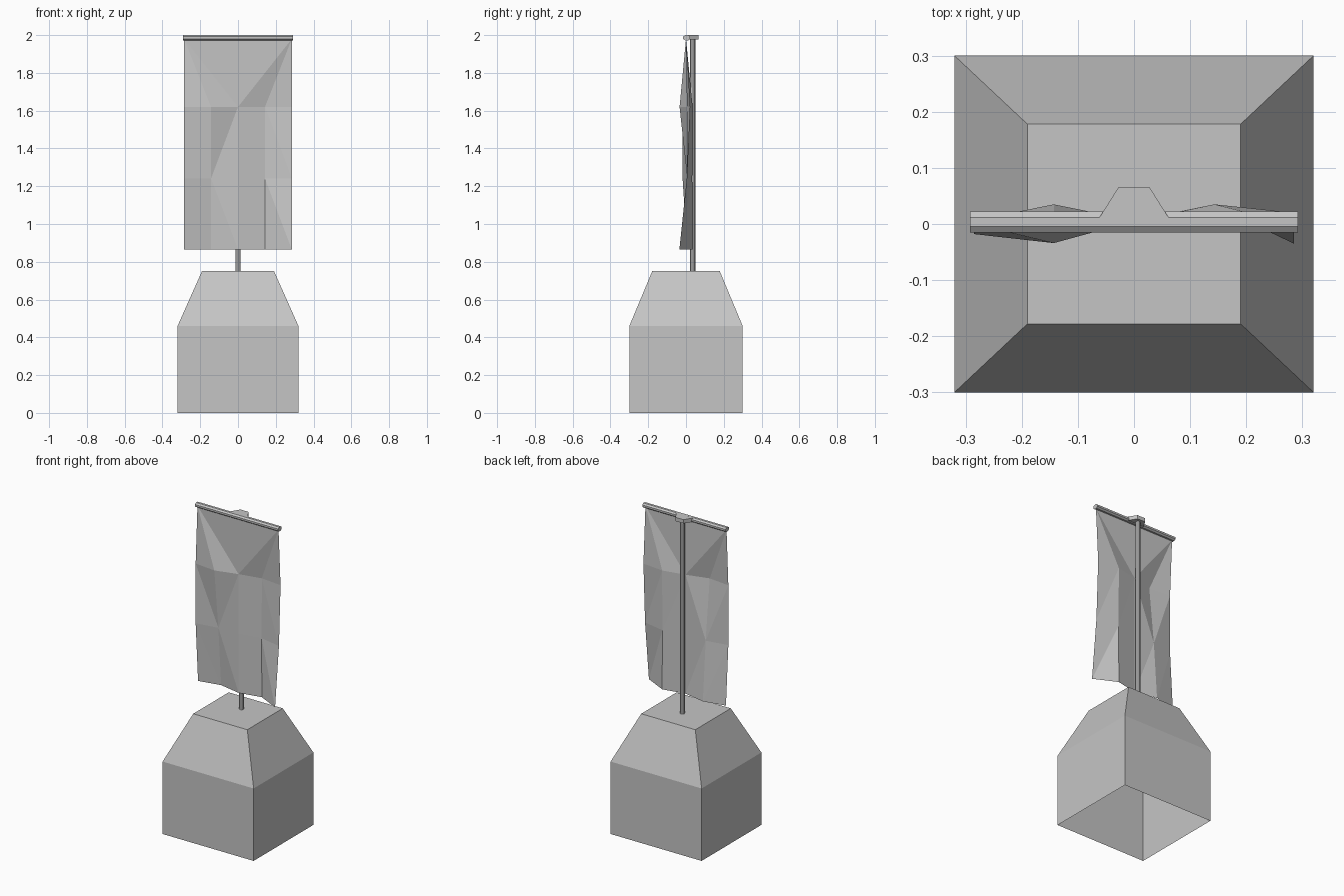
import bpy
from math import cos, sin, pi

cube = bpy.data.objects.get("Cube")
if cube:
    bpy.data.objects.remove(cube, do_unlink=True)

grey = bpy.data.materials.new("plain_grey")
grey.use_nodes = True
grey.diffuse_color = (0.56, 0.56, 0.56, 1)
grey.node_tree.nodes["Principled BSDF"].inputs["Base Color"].default_value = grey.diffuse_color


def make(name, verts, faces):
    mesh = bpy.data.meshes.new(name)
    mesh.from_pydata(verts, [], faces)
    mesh.materials.append(grey)
    obj = bpy.data.objects.new(name, mesh)
    bpy.context.collection.objects.link(obj)
    return obj


def loft(name, rings, cap_start=True, cap_end=True):
    """Skin a stack of equal-sized rings."""
    n = len(rings[0])
    verts = [p for ring in rings for p in ring]
    faces = [(r * n + i, r * n + (i + 1) % n, (r + 1) * n + (i + 1) % n, (r + 1) * n + i)
             for r in range(len(rings) - 1) for i in range(n)]
    if cap_start:
        faces.append(tuple(reversed(range(n))))
    if cap_end:
        faces.append(tuple(range(len(verts) - n, len(verts))))
    return make(name, verts, faces)


def rectangle(x, y, z):
    return [(-x, -y, z), (x, -y, z), (x, y, z), (-x, y, z)]


# Plinth: open underneath, tapered above
loft("plinth", [rectangle(0.32, 0.30, 0), rectangle(0.32, 0.30, 0.46),
                rectangle(0.19, 0.178, 0.752)], cap_start=False)

# Pole behind the cloth
POLE_Y, POLE_R = 0.036, 0.014
loft("pole", [[(POLE_R * cos(i * pi / 4), POLE_Y + POLE_R * sin(i * pi / 4), z)
               for i in range(8)] for z in (0.75, 1.98)])

# Crossbar: flattened octagon along x
angles = [(i + 0.5) * pi / 4 for i in range(8)]
loft("crossbar", [[(x, 0.0035 + 0.02 * cos(a), 1.986 + 0.0152 * sin(a)) for a in angles]
                  for x in (-0.292, 0.292)])

# Bracket joining the crossbar to the pole
outline = [(-0.062, 0.011), (0.062, 0.011), (0.028, 0.065), (-0.028, 0.065)]
loft("bracket", [[(x, y, z) for x, y in outline] for z in (1.976, 2.0)])

# Hanging cloth: two top corners, then three rows of folds
columns = (-0.285, -0.143, 0, 0.143, 0.285)
folds = {1.62: (-0.018, -0.034, 0.005, 0.035, 0.02),
         1.24: (-0.018, 0.007, 0.005, 0.033, 0.004),
         0.865: (0.006, 0.035, 0.006, 0.035, -0.035)}
verts = [(columns[0], 0, 1.98), (columns[-1], 0, 1.98)]
for z, depths in folds.items():
    verts += [(x, y, z) for x, y in zip(columns, depths)]
# Fan from the top corners to the first row
faces = [(0, 4, 1)]
for i in range(4):
    faces.append((0 if i < 2 else 1, 2 + i, 3 + i))
# Triangulated cells below; the second column folds the other ways
for row in range(2):
    for i in range(4):
        a = 2 + row * 5 + i
        b, c, d = a + 1, a + 5, a + 6
        if row == 0 and i == 1:
            faces += [(a, c, b), (b, c, d)]
        else:
            faces += [(a, c, d), (a, d, b)]
make("cloth", verts, faces)
